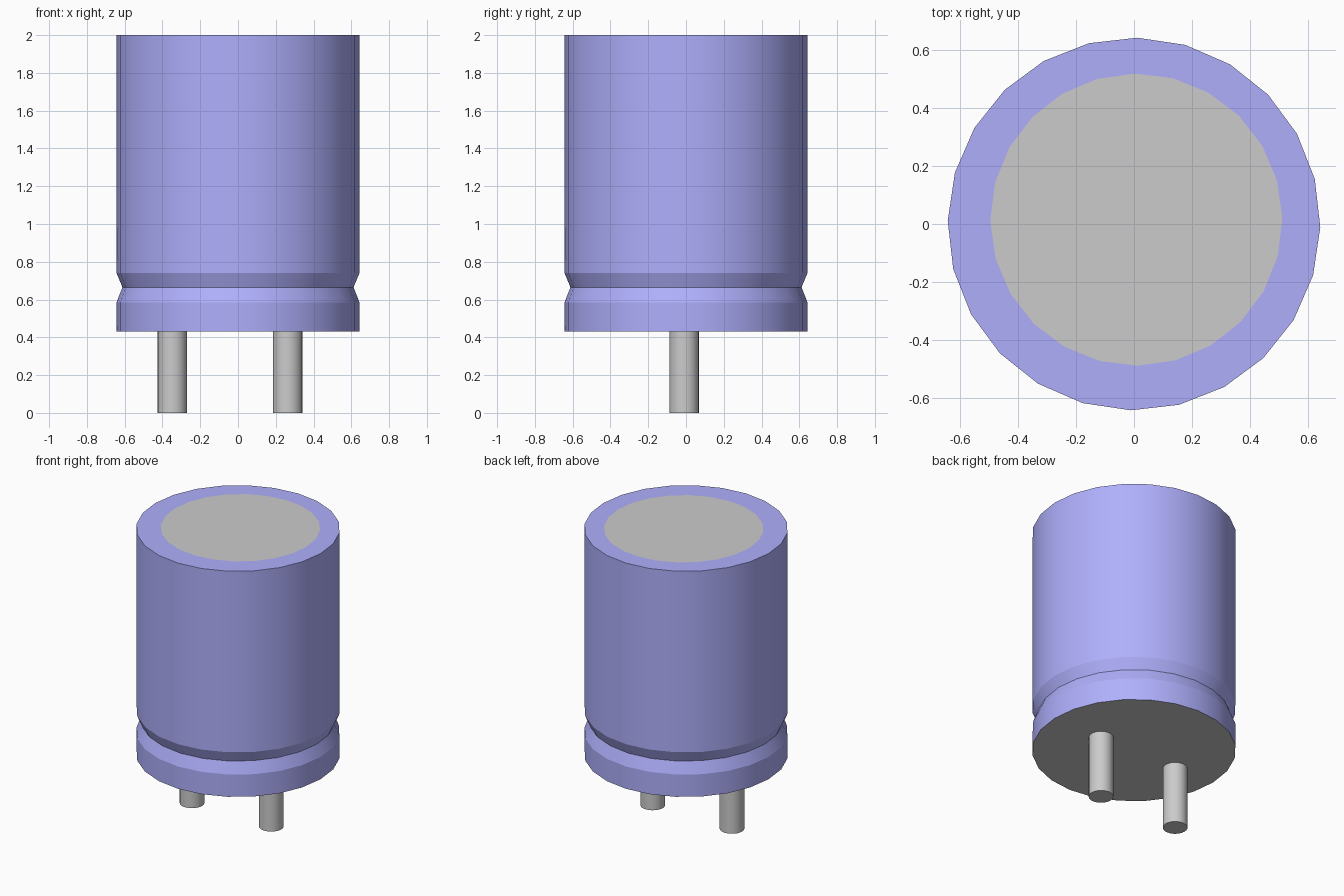
import bpy, bmesh
from math import sin, cos, pi, radians

if "Cube" in bpy.data.objects:
    bpy.data.objects.remove(bpy.data.objects["Cube"])

SIDES = 24

blue = bpy.data.materials.new("blue_sleeve")
blue.diffuse_color = (0.43, 0.43, 0.98, 1)
blue.use_nodes = True
blue.node_tree.nodes["Principled BSDF"].inputs["Base Color"].default_value = blue.diffuse_color


def lathe(name, rings, cap_bottom=False, cap_top=False, mat=None):
    """Skin a stack of circles, each (x, y, z, radius, turn in degrees)."""
    bm = bmesh.new()
    loops = []
    for x, y, z, r, turn in rings:
        angles = [2 * pi * i / SIDES + radians(turn) for i in range(SIDES)]
        loops.append([bm.verts.new((x + r * cos(a), y + r * sin(a), z)) for a in angles])
    for low, high in zip(loops, loops[1:]):
        for i in range(SIDES):
            j = (i + 1) % SIDES
            bm.faces.new((low[i], low[j], high[j], high[i]))
    if cap_bottom:
        bm.faces.new(loops[0][::-1])
    if cap_top:
        bm.faces.new(loops[-1])
    mesh = bpy.data.meshes.new(name)
    bm.to_mesh(mesh)
    bm.free()
    if mat:
        mesh.materials.append(mat)
    obj = bpy.data.objects.new(name, mesh)
    bpy.context.collection.objects.link(obj)
    # Smooth round the barrel, crisp at the groove and rims
    bpy.ops.object.select_all(action='DESELECT')
    obj.select_set(True)
    bpy.context.view_layer.objects.active = obj
    bpy.ops.object.shade_smooth_by_angle(angle=radians(20))
    return obj


# Sleeve: grooved can wall, ending in a flat rim around the top disc
R, TURN = 0.643, -1
wall = [(0.43, R), (0.585, R), (0.665, 0.612), (0.74, R), (2.0, R)]
top_edge = (0.008, 0.015, 2.0, 0.504, 0.5)
lathe("sleeve", [(0, 0, z, r, TURN) for z, r in wall] + [top_edge], mat=blue)

# Bare metal top, flush inside the rim
lathe("top_disc", [top_edge], cap_top=True)

# Base plate closing the can
lathe("base_plate", [(0, 0, 0.43, R, TURN)], cap_bottom=True)

# Two wire leads
for side, x in (("left", -0.347), ("right", 0.263)):
    lathe(side + "_lead", [(x, -0.01, z, 0.078, 0) for z in (0, 0.44)],
          cap_bottom=True, cap_top=True)
